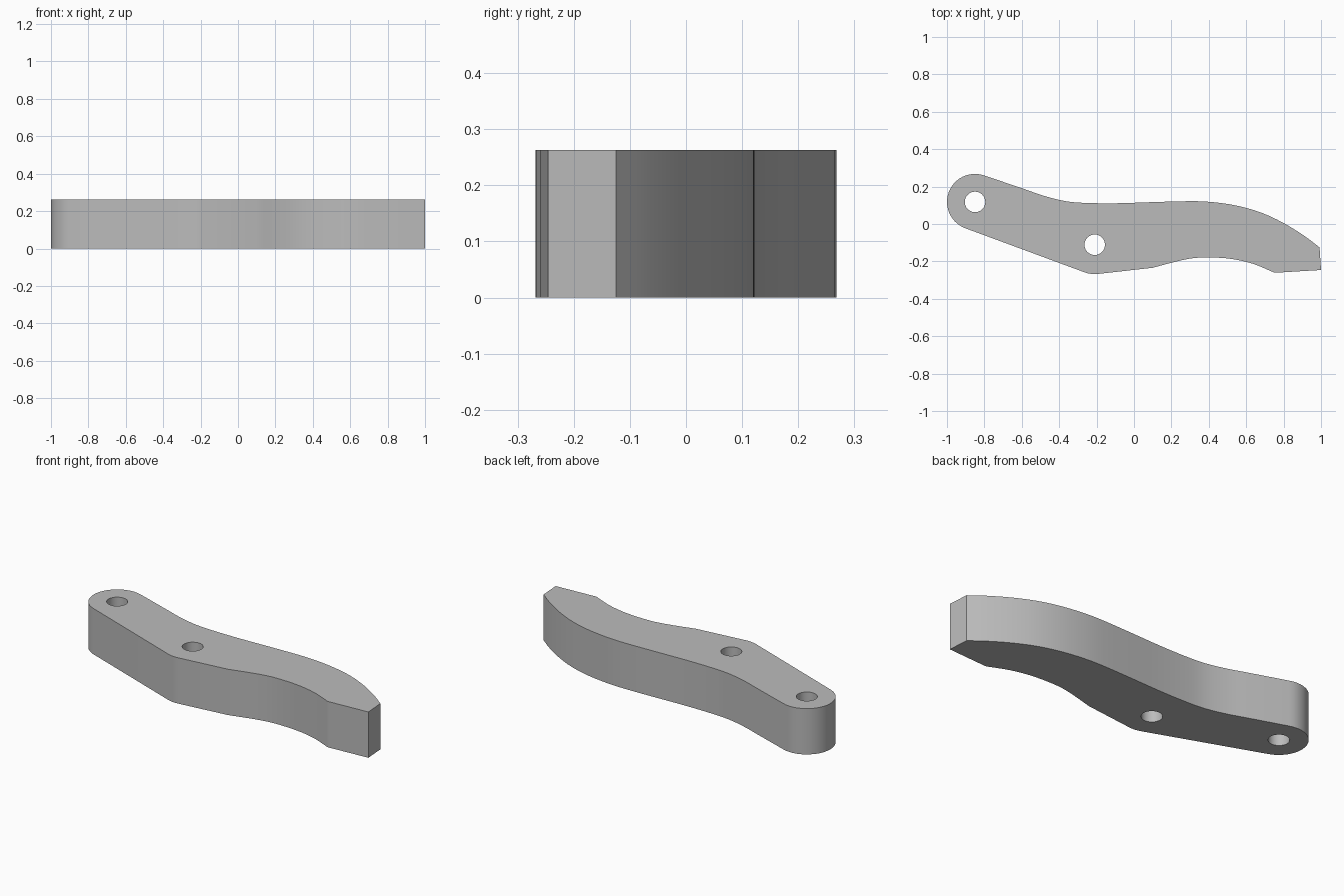
import bpy
import bmesh
from math import cos, sin, radians, tau
from mathutils import Vector

cube = bpy.data.objects.get("Cube")
if cube:
    bpy.data.objects.remove(cube, do_unlink=True)

HEIGHT = 0.263
PIVOT = Vector((-0.85, 0.118))
BOLT = Vector((-0.21, -0.111))
END_R, HOLE_R = 0.15, 0.055


def arc(center, radius, start, end, steps):
    """Points along an arc, angles in degrees."""
    angles = [radians(start + (end - start) * i / steps) for i in range(steps + 1)]
    return [center + radius * Vector((cos(a), sin(a))) for a in angles]


def smooth_path(points, steps=3):
    """Catmull-Rom path through the points."""
    p = [Vector(q) for q in points]
    p = [2 * p[0] - p[1]] + p + [2 * p[-1] - p[-2]]
    path = []
    for a, b, c, d in zip(p, p[1:], p[2:], p[3:]):
        for i in range(steps):
            t = i / steps
            path.append(0.5 * (2 * b + (c - a) * t + (2 * a - 5 * b + 4 * c - d) * t ** 2
                               + (3 * b - a - 3 * c + d) * t ** 3))
    return path + [p[-2]]


# Outline: rounded end, curved back edge, blunt tip, curved front edge, knee
back_edge = smooth_path([(-0.57, 0.181), (-0.48, 0.150), (-0.36, 0.121), (-0.24, 0.112),
                         (-0.08, 0.111), (0.1, 0.117), (0.3, 0.122), (0.42, 0.117),
                         (0.55, 0.098), (0.68, 0.061), (0.80, 0.005), (0.91, -0.063),
                         (0.992, -0.125)])
front_edge = smooth_path([(0.75, -0.26), (0.64, -0.214), (0.53, -0.188), (0.42, -0.179),
                          (0.32, -0.182), (0.22, -0.202), (0.10, -0.234)])
rounded_end = arc(PIVOT, END_R, 250, 70, 20)
knee = arc(BOLT, 0.157, 276, 250, 4)
outline = rounded_end + back_edge + [Vector((1, -0.246)), Vector((0.765, -0.26))] + front_edge + knee

# Filled, extruded curve with the two through holes
curve = bpy.data.curves.new("lever_arm", "CURVE")
curve.dimensions = "2D"
curve.fill_mode = "BOTH"
curve.extrude = HEIGHT / 2
holes = [arc(c, HOLE_R, 0, 345, 23) for c in (PIVOT, BOLT)]
for loop in [outline] + holes:
    spline = curve.splines.new("POLY")
    spline.points.add(len(loop) - 1)
    for point, co in zip(spline.points, loop):
        point.co = (co.x, co.y, 0, 1)
    spline.use_cyclic_u = True

arm = bpy.data.objects.new("lever_arm", curve)
bpy.context.collection.objects.link(arm)
bpy.ops.object.select_all(action="DESELECT")
arm.select_set(True)
bpy.context.view_layer.objects.active = arm
bpy.ops.object.convert(target="MESH")
arm = bpy.context.object

# Weld the caps to the sides and stand the arm on the floor
bm = bmesh.new()
bm.from_mesh(arm.data)
bmesh.ops.remove_doubles(bm, verts=bm.verts, dist=0.0005)
bmesh.ops.translate(bm, verts=bm.verts, vec=(0, 0, HEIGHT / 2))
bmesh.ops.recalc_face_normals(bm, faces=bm.faces)
bm.to_mesh(arm.data)
bm.free()

# Plain grey finish
grey = bpy.data.materials.new("plain_grey")
grey.use_nodes = True
colour = (0.5, 0.5, 0.5, 1)
grey.diffuse_color = colour
grey.node_tree.nodes["Principled BSDF"].inputs["Base Color"].default_value = colour
arm.data.materials.clear()
arm.data.materials.append(grey)
bpy.ops.object.shade_smooth_by_angle(angle=radians(20))
